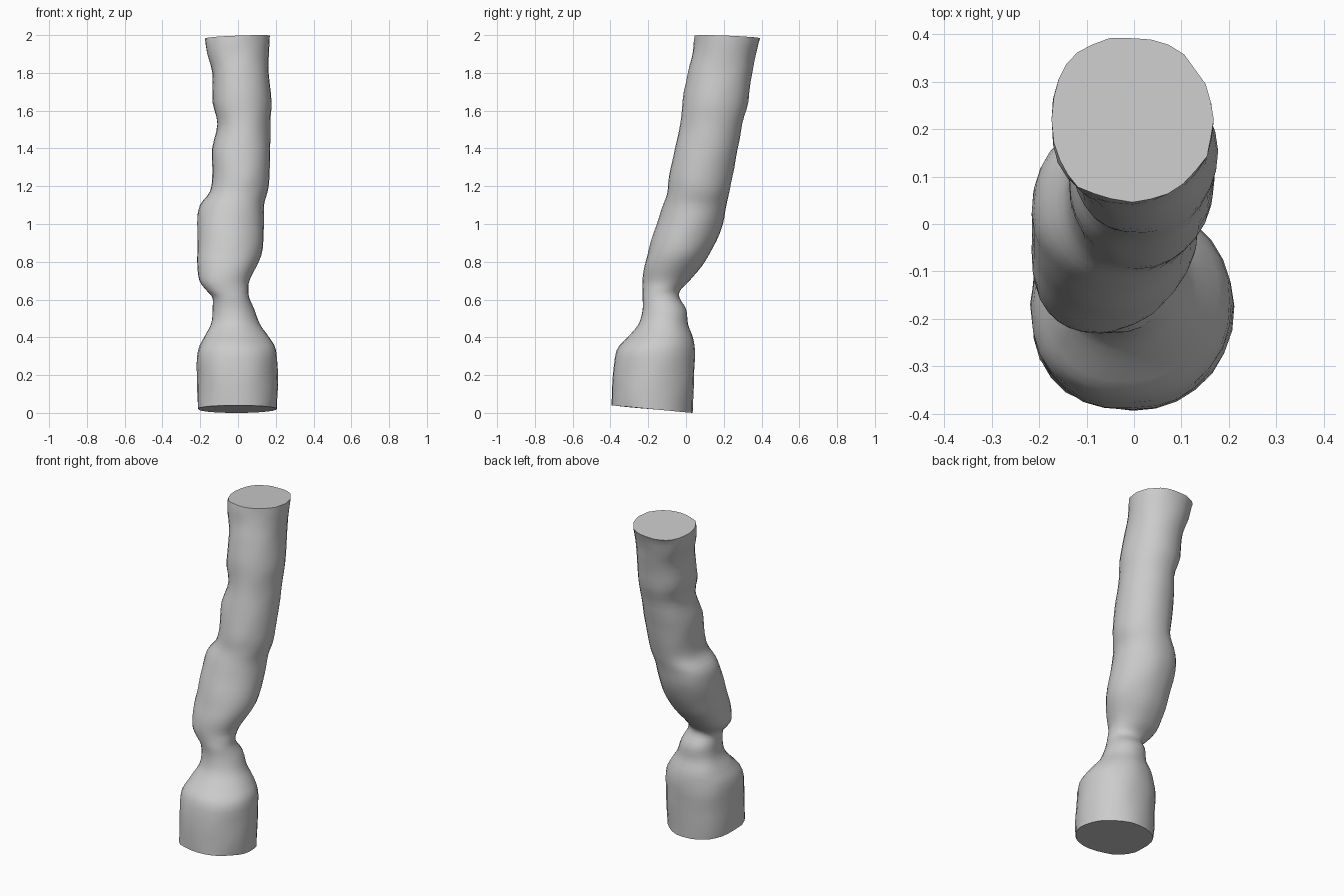
import bpy
import bmesh
import math
import random
from mathutils import Vector, noise

random.seed(4)
SIDES = 28
STEPS = 3

# Trunk outline: height, right edge, left edge, front edge, back edge
OUTLINE = [
    (0.02, -0.215, 0.21, -0.395, 0.035),
    (0.2, -0.215, 0.21, -0.39, 0.045),
    (0.33, -0.21, 0.205, -0.37, 0.045),
    (0.4, -0.18, 0.165, -0.31, 0.035),
    (0.47, -0.145, 0.115, -0.25, 0.01),
    (0.55, -0.135, 0.085, -0.23, 0),
    (0.61, -0.135, 0.06, -0.23, -0.035),
    (0.65, -0.17, 0.055, -0.23, -0.03),
    (0.7, -0.205, 0.06, -0.23, 0.02),
    (0.78, -0.215, 0.1, -0.22, 0.085),
    (0.87, -0.215, 0.13, -0.195, 0.14),
    (1, -0.215, 0.135, -0.155, 0.195),
    (1.1, -0.2, 0.14, -0.12, 0.215),
    (1.17, -0.15, 0.155, -0.1, 0.23),
    (1.25, -0.135, 0.165, -0.09, 0.245),
    (1.4, -0.135, 0.17, -0.06, 0.275),
    (1.53, -0.11, 0.17, -0.03, 0.3),
    (1.65, -0.135, 0.175, -0.02, 0.33),
    (1.8, -0.135, 0.165, 0.01, 0.35),
    (1.9, -0.165, 0.165, 0.035, 0.37),
    (1.99, -0.175, 0.17, 0.045, 0.395),
]


def make_material(name, value):
    mat = bpy.data.materials.new(name)
    mat.use_nodes = True
    colour = (value, value, value, 1)
    mat.diffuse_color = colour
    for node in mat.node_tree.nodes:
        if node.type == 'BSDF_PRINCIPLED':
            node.inputs["Base Color"].default_value = colour
    return mat


def smooth_rows(rows):
    """Blend extra rows between the outline rows along a smooth curve."""
    result = []
    last = len(rows) - 1
    for i in range(last):
        a, b, c, d = (rows[min(max(i + k, 0), last)] for k in (-1, 0, 1, 2))
        for s in range(STEPS):
            t = s / STEPS
            result.append([
                q + t / 2 * (r - p + t * (2 * p - 5 * q + 4 * r - w
                                          + t * (3 * (q - r) + w - p)))
                for p, q, r, w in zip(a, b, c, d)])
    result.append(list(rows[last]))
    return result


def ring_point(row, angle, end):
    """One point on the lumpy oval cross-section, slightly squarer on one side."""
    z, x_low, x_high, y_low, y_high = row
    c, s = math.cos(angle), math.sin(angle)
    power = 0.85 if c < 0 else 1
    ux = math.copysign(abs(c) ** power, c)
    uy = math.copysign(abs(s) ** power, s)
    centre = Vector(((x_low + x_high) / 2, (y_low + y_high) / 2, z))
    offset = Vector((ux * (x_high - x_low) / 2, uy * (y_high - y_low) / 2, 0))
    if end:
        # Ragged sawn rim
        offset *= random.uniform(0.97, 1.01)
    else:
        offset *= 1 + 0.03 * noise.noise((centre + offset) * 9)
    point = centre + offset
    # Tilted cuts at both ends
    if end == "base":
        point.z -= 0.02 * s
    elif end == "top":
        point.z += 0.01 * math.cos(angle + math.pi / 4)
    return point


def build_trunk(material):
    bm = bmesh.new()
    rows = smooth_rows(OUTLINE)
    rings = []
    for i, row in enumerate(rows):
        end = "base" if i == 0 else "top" if i == len(rows) - 1 else ""
        rings.append([bm.verts.new(ring_point(row, math.tau * k / SIDES, end))
                      for k in range(SIDES)])
    # Bark surface
    for low, high in zip(rings, rings[1:]):
        for k in range(SIDES):
            n = (k + 1) % SIDES
            bm.faces.new((low[k], low[n], high[n], high[k]))
    # Flat cut ends
    bm.faces.new(rings[0][::-1])
    bm.faces.new(rings[-1])
    mesh = bpy.data.meshes.new("trunk")
    bm.to_mesh(mesh)
    bm.free()
    mesh.materials.append(material)
    trunk = bpy.data.objects.new("trunk", mesh)
    bpy.context.collection.objects.link(trunk)
    return trunk


cube = bpy.data.objects.get("Cube")
if cube:
    bpy.data.objects.remove(cube, do_unlink=True)

trunk = build_trunk(make_material("plain grey", 0.6))
bpy.ops.object.select_all(action='DESELECT')
trunk.select_set(True)
bpy.context.view_layer.objects.active = trunk
bpy.ops.object.shade_smooth_by_angle(angle=math.radians(50))
